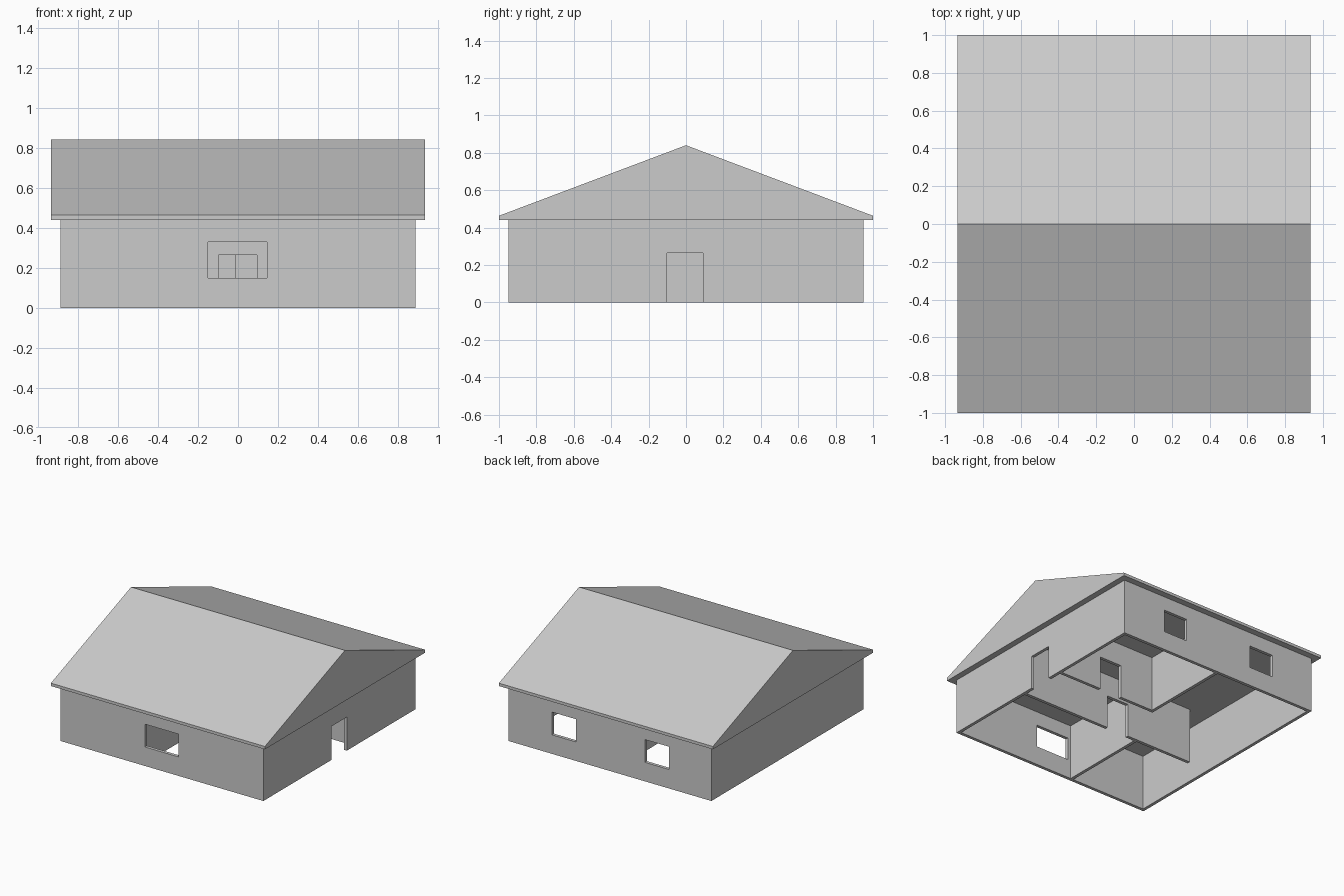
import bpy
import bmesh

if "Cube" in bpy.data.objects:
    bpy.data.objects.remove(bpy.data.objects["Cube"])

H = 0.44          # wall height
T = 0.025         # wall thickness
X, Y = 0.887, 0.95


def box(name, lo, hi):
    bm = bmesh.new()
    bmesh.ops.create_cube(bm, size=1)
    for v in bm.verts:
        for i in range(3):
            v.co[i] = lo[i] if v.co[i] < 0 else hi[i]
    me = bpy.data.meshes.new(name)
    bm.to_mesh(me)
    bm.free()
    ob = bpy.data.objects.new(name, me)
    bpy.context.collection.objects.link(ob)
    return ob


def wall(name, axis, pos, a, b, openings=()):
    """Wall along axis from a to b, thickness pos..pos+T; openings are (start, end, z0, z1)."""
    def corners(s, e, p, q, z0, z1):
        if axis == 'X':
            return (s, p, z0), (e, q, z1)
        return (p, s, z0), (q, e, z1)

    ob = box(name, *corners(a, b, pos, pos + T, 0, H))
    cutters = []
    for s, e, z0, z1 in openings:
        c = box("opening_cutter", *corners(s, e, pos - 0.05, pos + T + 0.05, z0, z1))
        c.hide_render = True
        m = ob.modifiers.new("opening", 'BOOLEAN')
        m.operation, m.solver, m.object = 'DIFFERENCE', 'EXACT', c
        cutters.append(c)
    if cutters:
        # bake the cuts and remove the cutters
        dg = bpy.context.evaluated_depsgraph_get()
        me = bpy.data.meshes.new_from_object(ob.evaluated_get(dg))
        ob.modifiers.clear()
        ob.data = me
        for c in cutters:
            bpy.data.objects.remove(c)
    return ob


def door(c):
    return (c - 0.097, c + 0.095, -0.1, 0.265)


def window(c, half):
    return (c - half, c + half, 0.15, 0.33)


# Outer walls
wall("front_wall", 'X', -Y, -X, X, [window(-0.002, 0.147)])
wall("back_wall", 'X', Y - T, -X, X, [window(-0.41, 0.105), window(0.402, 0.105)])
wall("left_wall", 'Y', -X, -Y + T, Y - T)
wall("right_wall", 'Y', X - T, -Y + T, Y - T, [door(-0.004)])

# Interior partitions
wall("corridor_front_wall", 'X', -0.21, -0.685, X - T, [door(0)])
wall("corridor_back_wall", 'X', 0.19, -0.015, X - T, [door(0.402)])
wall("back_room_wall", 'Y', -0.015, 0.19 + T, Y - T)
wall("front_room_wall", 'Y', -0.2, -Y + T, -0.21)

# Gable roof: five-sided profile extruded along x
profile = [(-1, H), (1, H), (1, 0.463), (0, 0.84), (-1, 0.463)]
bm = bmesh.new()
face = bm.faces.new([bm.verts.new((-0.935, y, z)) for y, z in profile])
ext = bmesh.ops.extrude_face_region(bm, geom=[face])
for g in ext["geom"]:
    if isinstance(g, bmesh.types.BMVert):
        g.co.x = 0.935
bmesh.ops.recalc_face_normals(bm, faces=bm.faces)
me = bpy.data.meshes.new("roof")
bm.to_mesh(me)
bm.free()
bpy.context.collection.objects.link(bpy.data.objects.new("roof", me))
